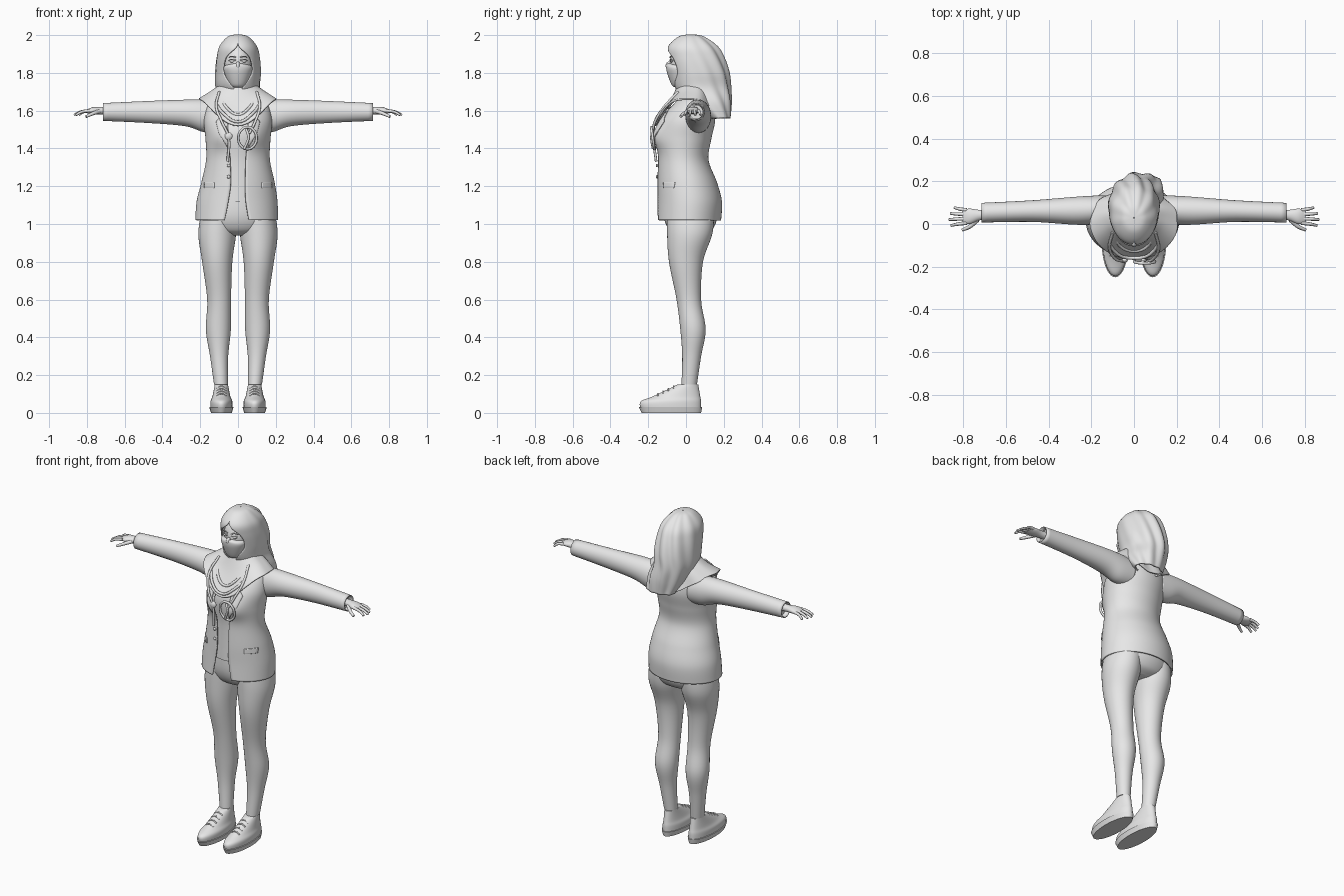
import bpy, bmesh
from math import sin, cos, pi, exp, radians
from mathutils import Vector
from mathutils.bvhtree import BVHTree

cube = bpy.data.objects.get("Cube")
if cube:
    bpy.data.objects.remove(cube)

GREY_LEVEL = 0.8
grey = bpy.data.materials.new("plain_grey")
grey.use_nodes = True
grey.diffuse_color = (GREY_LEVEL, GREY_LEVEL, GREY_LEVEL, 1)
grey.node_tree.nodes["Principled BSDF"].inputs["Base Color"].default_value = grey.diffuse_color


def add_object(name, data, mirror=False):
    ob = bpy.data.objects.new(name, data)
    bpy.context.collection.objects.link(ob)
    data.materials.append(grey)
    if mirror:
        ob.modifiers.new("Mirror", 'MIRROR')
    return ob


def finish(name, bm, mirror=False, thick=0):
    bmesh.ops.remove_doubles(bm, verts=bm.verts, dist=0.0002)
    bmesh.ops.recalc_face_normals(bm, faces=bm.faces)
    mesh = bpy.data.meshes.new(name)
    bm.to_mesh(mesh)
    bm.free()
    ob = add_object(name, mesh, mirror)
    if thick:
        solid = ob.modifiers.new("Thickness", 'SOLIDIFY')
        solid.thickness, solid.offset = thick, 0
    return ob


def ring(at, half, front, back, centre=0, gap=0, dip=0):
    # One elliptical section: position, half width, extents, opening angle, sag
    return at, half, front, back, centre, gap, dip


def spline(rows, steps):
    # Smooth interpolation of whole sections
    last = len(rows) - 1
    for i in range(last):
        before, start, end, after = (Vector(rows[min(max(i + k, 0), last)]) for k in (-1, 0, 1, 2))
        for step in range(steps):
            t = step / steps
            slope_in, slope_out = (end - before) / 2, (after - start) / 2
            bend = start.lerp(end, t * t * (3 - 2 * t))
            yield bend + slope_in * t * (1 - t)**2 - slope_out * t * t * (1 - t)
    yield rows[last]


def loft(name, rings, sides=40, steps=6, along='z', mirror=False, cap=True, thick=0, ripple=0, shape=None):
    bm = bmesh.new()
    rows = []
    for at, half, front, back, centre, gap, dip in spline(rings, steps):
        gap = max(gap, 0)
        middle, depth = (front + back) / 2, (back - front) / 2
        row = []
        for i in range(sides + 1):
            t = gap - pi/2 + 2 * (pi - gap) * i / sides
            fold = 1 + ripple * sin(9 * t + 14 * at) * max(0, sin(t) + .5)
            sag = dip * abs(sin(t))**3 * (1 if sin(t) < 0 else .7)
            p = Vector((centre + half * fold * cos(t), middle + depth * fold * sin(t), at - sag))
            if shape:
                shape(p)
            row.append(bm.verts.new(p if along == 'z' else p.zyx))
        rows.append(row)
    for low, high in zip(rows, rows[1:]):
        for i in range(sides):
            bm.faces.new((low[i], low[i + 1], high[i + 1], high[i]))
    if cap:
        bm.faces.new(rows[0][:-1])
        bm.faces.new(rows[-1][:-1])
    return finish(name, bm, mirror, thick)


def tube(name, points, radius, mirror=False, taper=1, cyclic=False):
    curve = bpy.data.curves.new(name, 'CURVE')
    curve.dimensions = '3D'
    curve.bevel_depth, curve.bevel_resolution, curve.resolution_u = radius, 2, 5
    curve.use_fill_caps = True
    path = curve.splines.new('BEZIER')
    path.bezier_points.add(len(points) - 1)
    for i, (knot, point) in enumerate(zip(path.bezier_points, points)):
        knot.co = point
        knot.handle_left_type = knot.handle_right_type = 'AUTO'
        knot.radius = 1 + (taper - 1) * i / (len(points) - 1)
    path.use_cyclic_u = cyclic
    return add_object(name, curve, mirror)


def ball(name, place, size, mirror=False):
    bm = bmesh.new()
    bmesh.ops.create_uvsphere(bm, u_segments=24, v_segments=16, radius=1)
    bmesh.ops.scale(bm, vec=size, verts=bm.verts)
    bmesh.ops.translate(bm, vec=place, verts=bm.verts)
    return finish(name, bm, mirror)


def bust(p):
    if p.y < 0:
        p.y -= .03 * exp(-((abs(p.x) - .085)**2 + (p.z - 1.46)**2) / .0036)


# Trousers
loft("hips", [ring(at=1.2, half=.17, front=-.12, back=.14), ring(at=1.05, half=.2, front=-.12, back=.165),
              ring(at=.97, half=.17, front=-.09, back=.14), ring(at=.94, half=.08, front=-.04, back=.09)])
loft("leg", [ring(at=1.08, half=.09, front=-.1, back=.15, centre=.1),
             ring(at=.95, half=.1, front=-.1, back=.14, centre=.11),
             ring(at=.8, half=.08, front=-.09, back=.09, centre=.11),
             ring(at=.6, half=.063, front=-.05, back=.08, centre=.1),
             ring(at=.44, half=.066, front=-.03, back=.104, centre=.104),
             ring(at=.3, half=.048, front=-.02, back=.08, centre=.1),
             ring(at=.15, half=.037, front=-.024, back=.058, centre=.09)], mirror=True)

# Shoes with soles and laces
FOOT = .088
loft("shoe", [ring(at=.02, half=.058, front=-.24, back=.08, centre=FOOT),
              ring(at=.06, half=.058, front=-.24, back=.08, centre=FOOT),
              ring(at=.09, half=.047, front=-.17, back=.075, centre=FOOT),
              ring(at=.15, half=.035, front=-.045, back=.065, centre=FOOT)], mirror=True)
loft("shoe_sole", [ring(at=0, half=.055, front=-.235, back=.08, centre=FOOT),
                   ring(at=.03, half=.064, front=-.25, back=.086, centre=FOOT)], steps=2, mirror=True)
for k in range(4):
    y, z = k * .028 - .145, k * .013 + .102
    tube("shoe_lace", [(FOOT + side * .026, y - .004, z - abs(side) * .013) for side in (-1, 0, 1)], .004, True)

# Shirt and open jacket
loft("shirt", [ring(at=1.12, half=.17, front=-.13, back=.13), ring(at=1.33, half=.15, front=-.126, back=.1),
               ring(at=1.5, half=.15, front=-.136, back=.11), ring(at=1.64, half=.08, front=-.05, back=.1)])
jacket = loft("jacket", [ring(at=1.02, half=.215, front=-.153, back=.182, centre=-.007, gap=.3),
                         ring(at=1.12, half=.21, front=-.15, back=.186, centre=-.005, gap=.22),
                         ring(at=1.22, half=.19, front=-.15, back=.16, gap=.2),
                         ring(at=1.34, half=.165, front=-.148, back=.115, gap=.25),
                         ring(at=1.45, half=.168, front=-.148, back=.13, gap=.3),
                         ring(at=1.55, half=.176, front=-.135, back=.15, gap=.3),
                         ring(at=1.64, half=.15, front=-.06, back=.135, gap=.3),
                         ring(at=1.68, half=.08, front=-.01, back=.1, gap=.3)],
              sides=72, steps=8, cap=False, thick=.008, shape=bust)
surface = BVHTree.FromPolygons([v.co for v in jacket.data.vertices], [p.vertices for p in jacket.data.polygons])


def patch(name, corners, lift, cells=8):
    # Thin panel laid on the jacket front
    a, b, c, d = (Vector(corner) for corner in corners)
    bm = bmesh.new()
    bmesh.ops.create_grid(bm, x_segments=cells, y_segments=cells, size=.5)
    for v in bm.verts:
        u, w = v.co.x + .5, v.co.y + .5
        flat = a.lerp(b, u).lerp(d.lerp(c, u), w)
        hit = surface.ray_cast(Vector((flat.x, -1, flat.y)), Vector((0, 1, 0)))[0]
        v.co = flat.x, (hit.y if hit else -.14) - lift, flat.y
    finish(name, bm, True, .006)


patch("lapel", [(.07, 1.6), (.115, 1.54), (.1, 1.48), (.052, 1.4)], lift=.009)
patch("pocket_flap", [(.125, 1.22), (.178, 1.22), (.178, 1.19), (.125, 1.19)], lift=.007)
for z in (1.31, 1.25):
    ball("jacket_button", (-.05, -.154, z), (.009, .006, .009))

# Sleeves and hands
ARM = 1.593
loft("sleeve", [ring(at=.1, half=.08, front=0, back=.13, centre=1.565),
                ring(at=.18, half=.083, front=0, back=.13, centre=1.572),
                ring(at=.28, half=.067, front=0, back=.124, centre=1.588),
                ring(at=.48, half=.055, front=.013, back=.108, centre=ARM),
                ring(at=.715, half=.044, front=.01, back=.096, centre=ARM)],
     along='x', mirror=True, cap=False, thick=.006)
loft("cuff_lining", [ring(at=.3, half=.04, front=.02, back=.1, centre=ARM),
                     ring(at=.69, half=.038, front=.016, back=.09, centre=ARM)], along='x', mirror=True)
loft("palm", [ring(at=.66, half=.022, front=.02, back=.07, centre=1.6),
              ring(at=.72, half=.02, front=.018, back=.066, centre=1.6),
              ring(at=.77, half=.018, front=0, back=.072, centre=1.6),
              ring(at=.805, half=.008, front=.004, back=.066, centre=1.596)], along='x', mirror=True)
for k, (finger, reach) in enumerate(dict(index=.058, middle=.068, ring=.06, little=.042).items()):
    y, spread = .005 + k * .02, k * .008 - .012
    tube(finger + "_finger", [(.785, y, 1.6), (.8 + reach / 2, y + spread / 2, ARM),
                              (.8 + reach, y + spread, ARM - .016)], .0095, True, taper=.65)
tube("thumb", [(.735, .02, 1.596), (.77, -.012, 1.584), (.805, -.028, 1.568)], .012, True, taper=.6)

# Head, face and mask
loft("neck", [ring(at=1.62, half=.06, front=-.02, back=.1), ring(at=1.78, half=.055, front=-.03, back=.08)])
ball("head", (0, .005, 1.845), (.077, .092, .115))
ball("nose", (0, -.09, 1.838), (.012, .018, .022))
ball("eye", (.03, -.075, 1.862), (.015, .008, .007), True)
for feature, z in (("eyebrow", 1.882), ("upper_eyelid", 1.866)):
    tube(feature, [(.012, -.085, z), (.032, -.081, z + .006), (.05, -.069, z)], .0035, True, taper=.6)
loft("face_mask", [ring(at=1.722, half=.02, front=-.05, back=0), ring(at=1.735, half=.045, front=-.075, back=.01),
                   ring(at=1.8, half=.072, front=-.1, back=.03), ring(at=1.835, half=.073, front=-.105, back=.03),
                   ring(at=1.85, half=.03, front=-.1, back=.02)], cap=False)

# Headscarf: hood, trailing back and shoulder drape
loft("headscarf_hood", [ring(at=2, half=.002, front=.026, back=.03),
                        ring(at=1.99, half=.05, front=-.035, back=.09),
                        ring(at=1.94, half=.095, front=-.09, back=.16, gap=.05),
                        ring(at=1.88, half=.11, front=-.092, back=.195, gap=.6),
                        ring(at=1.8, half=.116, front=-.075, back=.22, gap=.68),
                        ring(at=1.72, half=.113, front=-.055, back=.23, gap=.2),
                        ring(at=1.64, half=.11, front=.02, back=.236, centre=.025),
                        ring(at=1.56, half=.085, front=.13, back=.232, centre=.045)],
     sides=72, cap=False, thick=.008, ripple=.035)
loft("headscarf_drape", [ring(at=1.745, half=.078, front=-.035, back=.11, dip=0),
                         ring(at=1.7, half=.14, front=-.085, back=.145, dip=.06),
                         ring(at=1.66, half=.203, front=-.163, back=.168, dip=.14)],
     sides=72, steps=10, cap=False, thick=.01, ripple=.025)
for k in range(3):
    x, y, z = .06 + k * .035, -.03 - k * .01, 1.69 - k * .012
    inner = y - .05 - k * .02, z - .05 - k * .015
    lowest = y - .062 - k * .024, z - .075 - k * .025
    tube("drape_fold", [(-x, y, z), (-x * .6, *inner), (0, *lowest), (x * .6, *inner), (x, y, z)], .008)

# Stethoscope
TUBE = .007
tube("stethoscope_tube", [(.1, -.04, 1.7), (.115, -.115, 1.62), (.09, -.165, 1.54), (.06, -.178, 1.48)], TUBE)
tube("stethoscope_tube", [(-.1, -.04, 1.7), (-.115, -.115, 1.62), (-.085, -.165, 1.54), (-.05, -.172, 1.46),
                          (-.055, -.158, 1.33)], TUBE)
turns = [k * pi / 4 for k in range(8)]
tube("stethoscope_loop", [(.05 + .048 * cos(t), -.176 - .008 * sin(t), 1.455 + .058 * sin(t)) for t in turns],
     TUBE, cyclic=True)
tube("stethoscope_earpiece", [(.04, -.175, 1.51), (.055, -.183, 1.46), (.035, -.175, 1.4)], TUBE)
ball("stethoscope_disc", (-.05, -.17, 1.465), (.021, .012, .021))

# Smooth shading with kept edges
bpy.ops.object.select_all(action='DESELECT')
for ob in bpy.context.scene.objects:
    if ob.type == 'MESH' and grey.name in ob.data.materials:
        ob.select_set(True)
        bpy.context.view_layer.objects.active = ob
bpy.ops.object.shade_smooth_by_angle(angle=radians(50))
